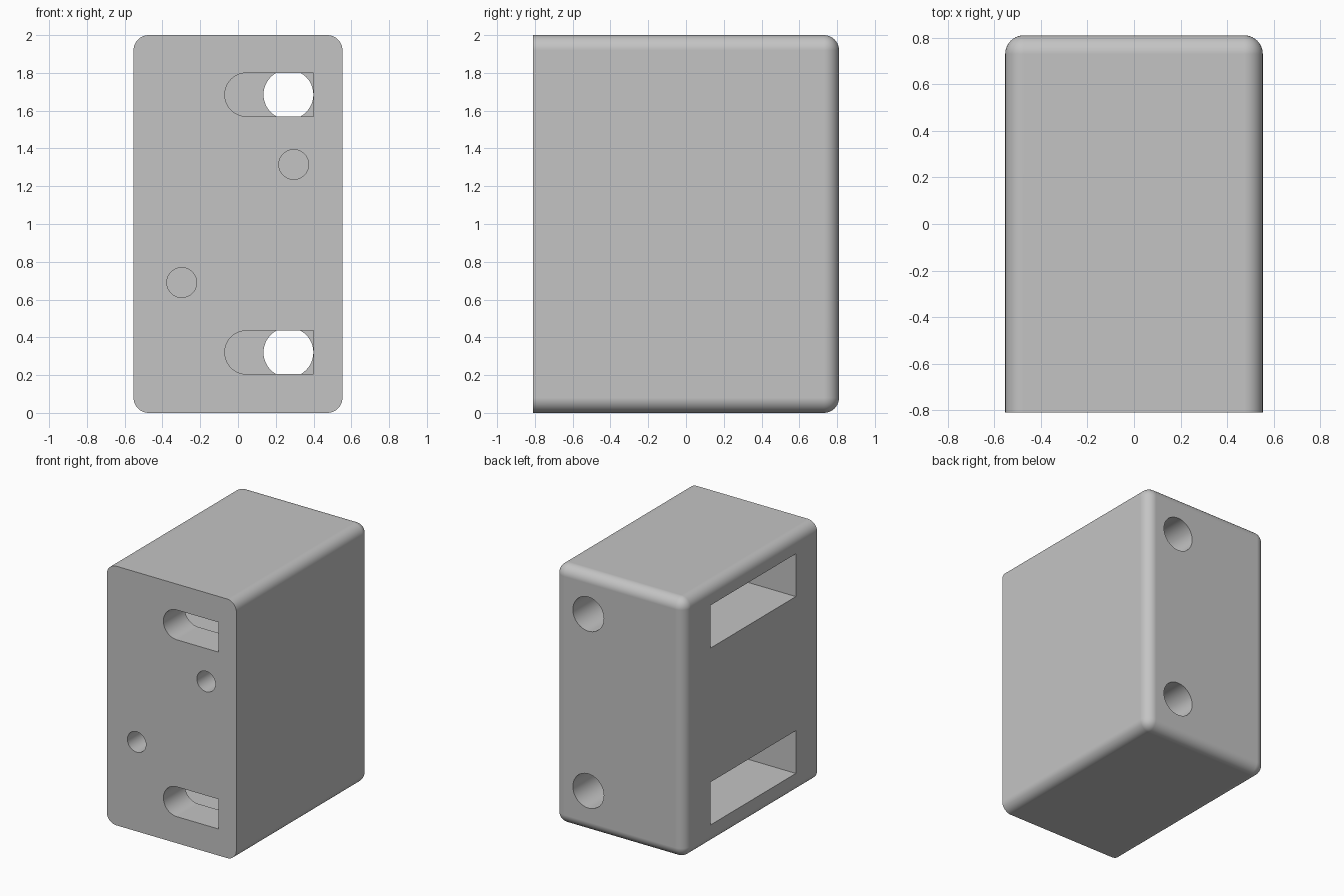
import bpy, bmesh, math
from mathutils import Vector

if "Cube" in bpy.data.objects:
    bpy.data.objects.remove(bpy.data.objects["Cube"], do_unlink=True)

W, D, H = 1.106, 1.62, 2.0
FRONT, BACK = -D / 2, D / 2
POCKET_FRONT, POCKET_BACK, POCKET_END = -0.55, 0.49, 0.4

grey = bpy.data.materials.new("plain grey")
grey.use_nodes = True
colour = (0.55, 0.55, 0.55, 1)
grey.diffuse_color = colour
grey.node_tree.nodes["Principled BSDF"].inputs["Base Color"].default_value = colour


def make_object(name, bm):
    bmesh.ops.recalc_face_normals(bm, faces=bm.faces)
    mesh = bpy.data.meshes.new(name)
    bm.to_mesh(mesh)
    bm.free()
    mesh.materials.append(grey)
    obj = bpy.data.objects.new(name, mesh)
    bpy.context.collection.objects.link(obj)
    return obj


def box_mesh(low, high):
    low, high = Vector(low), Vector(high)
    bm = bmesh.new()
    bmesh.ops.create_cube(bm, size=1)
    for v in bm.verts:
        v.co = (low + high) / 2 + v.co * (high - low)
    return bm


def prism(name, profile, y0, y1):
    """Extrude an (x, z) profile along y."""
    bm = bmesh.new()
    face = bm.faces.new([bm.verts.new((x, y0, z)) for x, z in profile])
    moved = bmesh.ops.extrude_face_region(bm, geom=[face])["geom"]
    verts = [g for g in moved if isinstance(g, bmesh.types.BMVert)]
    bmesh.ops.translate(bm, verts=verts, vec=(0, y1 - y0, 0))
    return make_object(name, bm)


def arc(cx, cz, r, start, sweep, n):
    return [(cx + r * math.cos(start + sweep * i / n),
             cz + r * math.sin(start + sweep * i / n)) for i in range(n)]


def circle(cx, cz, r):
    return arc(cx, cz, r, 0, math.tau, 48)


# Housing block: every edge rounded except around the flat front
bm = box_mesh((-W / 2, FRONT, 0), (W / 2, BACK, H))
rounded = [e for e in bm.edges if any(v.co.y > 0 for v in e.verts)]
bmesh.ops.bevel(bm, geom=rounded, offset=0.08, segments=10, profile=0.5,
                affect='EDGES')
housing = make_object("housing", bm)

# Cutters: side pockets, front slots and rear holes, upper and lower
cutters = []
for level, z in (("lower", 0.32), ("upper", 1.685)):
    cutters.append(make_object(level + "_pocket_cutter", box_mesh(
        (-W, POCKET_FRONT, z - 0.165), (POCKET_END, POCKET_BACK, z + 0.165))))
    r = 0.115
    slot = [(POCKET_END, z + r)] + arc(0.045, z, r, math.pi / 2, math.pi, 24)
    slot += [(0.045, z - r), (POCKET_END, z - r)]
    cutters.append(prism(level + "_slot_cutter", slot, FRONT - 0.1, POCKET_FRONT + 0.02))
    cutters.append(prism(level + "_rear_hole_cutter", circle(0.267, z, 0.132),
                         POCKET_BACK - 0.02, BACK + 0.1))

# Cutters: two blind pin holes in the front
for x, z in ((0.295, 1.315), (-0.298, 0.69)):
    cutters.append(prism("pin_hole_cutter", circle(x, z, 0.079), FRONT - 0.1, FRONT + 0.5))

bpy.ops.object.select_all(action='DESELECT')
housing.select_set(True)
bpy.context.view_layer.objects.active = housing
for cutter in cutters:
    cutter.hide_render = True
    cut = housing.modifiers.new(cutter.name, 'BOOLEAN')
    cut.operation = 'DIFFERENCE'
    cut.solver = 'EXACT'
    cut.object = cutter
    bpy.ops.object.modifier_apply(modifier=cut.name)
    bpy.data.objects.remove(cutter, do_unlink=True)

# Smooth rounded edges and bores, flat faces kept flat
bpy.ops.object.shade_smooth_by_angle(angle=math.radians(30))
weighted = housing.modifiers.new("weighted_normals", 'WEIGHTED_NORMAL')
weighted.keep_sharp = True
